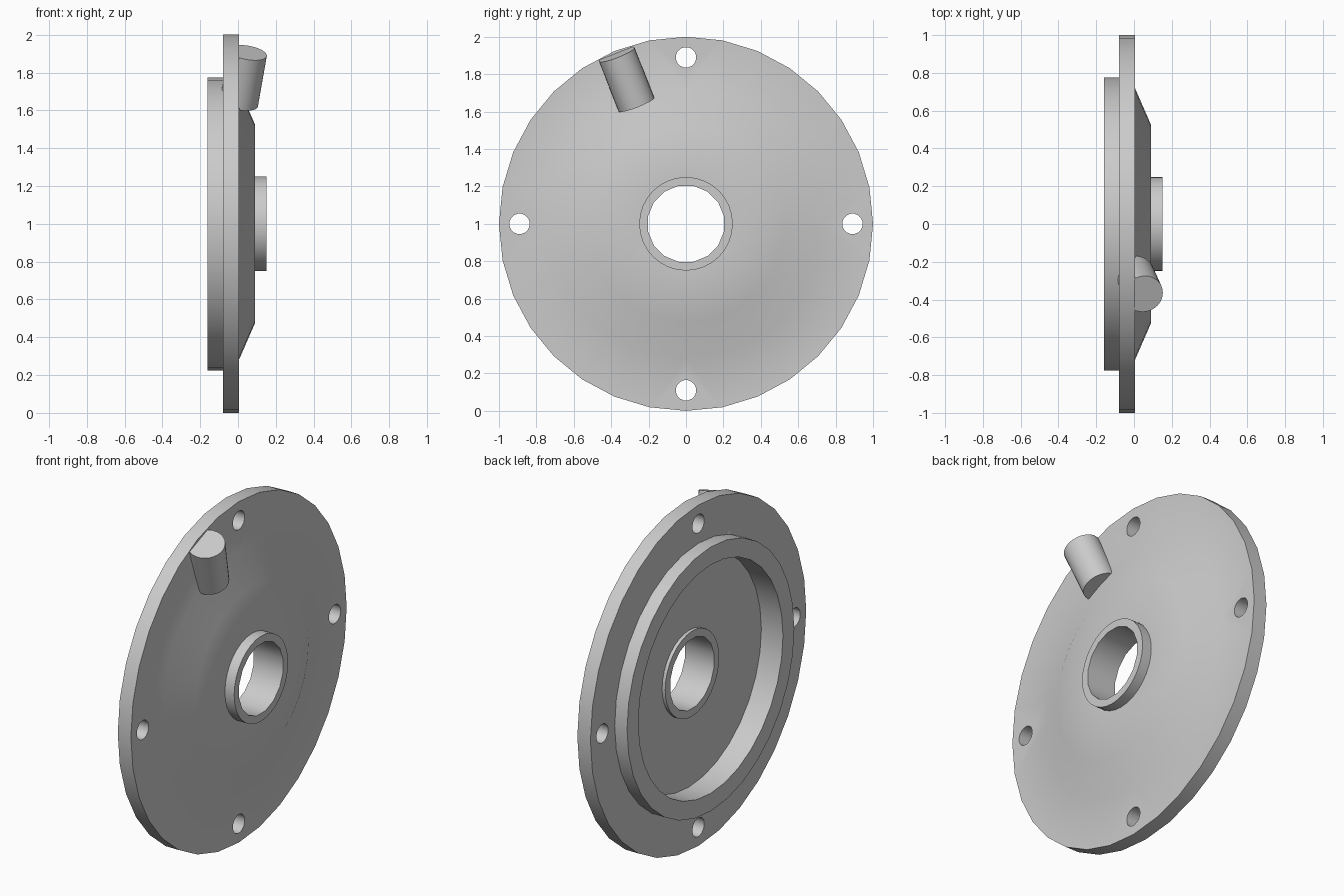
import bpy, bmesh, math
from mathutils import Matrix, Vector

if "Cube" in bpy.data.objects:
    bpy.data.objects.remove(bpy.data.objects["Cube"], do_unlink=True)

grey = bpy.data.materials.new("plain grey")
grey.use_nodes = True
grey.diffuse_color = (0.6, 0.6, 0.6, 1)
grey.node_tree.nodes["Principled BSDF"].inputs["Base Color"].default_value = grey.diffuse_color
HUB_Z = 1.0


def finish(name, bm):
    bmesh.ops.recalc_face_normals(bm, faces=bm.faces)
    mesh = bpy.data.meshes.new(name)
    bm.to_mesh(mesh)
    bm.free()
    mesh.materials.append(grey)
    obj = bpy.data.objects.new(name, mesh)
    bpy.context.collection.objects.link(obj)
    return obj


def activate(obj):
    bpy.ops.object.select_all(action="DESELECT")
    obj.select_set(True)
    bpy.context.view_layer.objects.active = obj


def add_cylinder(bm, start, end, radius, sides, twist=0.0):
    axis = end - start
    turn = axis.to_track_quat("Z", "Y").to_matrix().to_4x4()
    place = Matrix.Translation((start + end) / 2) @ turn @ Matrix.Rotation(twist, 4, "Z")
    bmesh.ops.create_cone(bm, cap_ends=True, segments=sides, radius1=radius,
                          radius2=radius, depth=axis.length, matrix=place)


def lathe(name, profile, sides):
    """Turn (x, radius) points around the hub axis and cap both ends."""
    bm = bmesh.new()
    rings = []
    for x, r in profile:
        angles = [math.tau * i / sides for i in range(sides)]
        rings.append([bm.verts.new((x, r * math.sin(a), HUB_Z + r * math.cos(a)))
                      for a in angles])
    for a, b in zip(rings, rings[1:]):
        for i in range(sides):
            j = (i + 1) % sides
            bm.faces.new((a[i], a[j], b[j], b[i]))
    bm.faces.new(rings[0])
    bm.faces.new(rings[-1])
    return finish(name, bm)


# Flanged cover: rear hub, recess, locating rim, flange, cone and front boss
cover = lathe("flanged_cover", [
    (-0.04, 0.25), (-0.02, 0.25), (-0.02, 0.67), (-0.16, 0.67),
    (-0.16, 0.775), (-0.08, 0.775), (-0.08, 1.0), (0.005, 1.0),
    (0.005, 0.72), (0.09, 0.525), (0.09, 0.25), (0.15, 0.25)], 32)

# Shaft bore and four bolt holes
bm = bmesh.new()
holes = [(0, 0, 0.207)]
holes += [(0.89 * math.sin(k * math.pi / 2), 0.89 * math.cos(k * math.pi / 2), 0.055)
          for k in range(4)]
for y, z, r in holes:
    add_cylinder(bm, Vector((-0.4, y, HUB_Z + z)), Vector((0.4, y, HUB_Z + z)),
                 r, 16, math.pi / 16)
cutter = finish("hole_cutter", bm)
cutter.hide_render = True

cut = cover.modifiers.new("holes", "BOOLEAN")
cut.operation = "DIFFERENCE"
cut.solver = "EXACT"
cut.object = cutter
activate(cover)
bpy.ops.object.modifier_apply(modifier=cut.name)
bpy.data.objects.remove(cutter, do_unlink=True)

# Angled stub near the upper edge
bm = bmesh.new()
add_cylinder(bm, Vector((0.005, -0.265, 1.638)), Vector((0.052, -0.37, 1.905)), 0.102, 32)
stub = finish("angled_stub", bm)

for obj in (cover, stub):
    activate(obj)
    bpy.ops.object.shade_smooth_by_angle(angle=math.radians(30))
